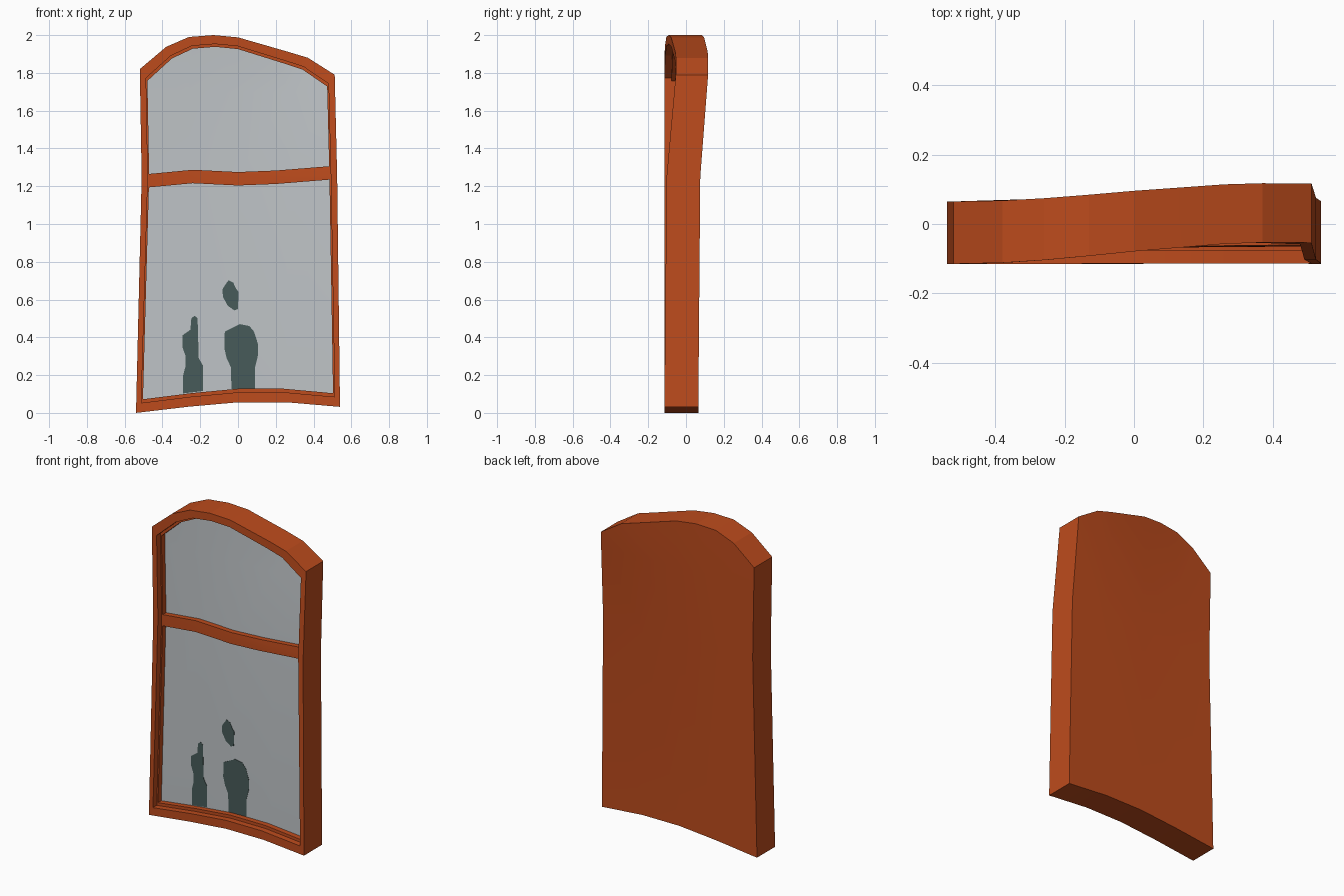
import bpy, bmesh, math

if "Cube" in bpy.data.objects:
    bpy.data.objects.remove(bpy.data.objects["Cube"])

def material(name, rgb):
    m = bpy.data.materials.new(name)
    m.diffuse_color = (*rgb, 1)
    m.use_nodes = True
    m.node_tree.nodes["Principled BSDF"].inputs["Base Color"].default_value = m.diffuse_color
    return m

WOOD = material("orange wood", (0.51, 0.071, 0.012))
GLASS = material("grey glass", (0.52, 0.55, 0.57))
SHADOW = material("dark green silhouette", (0.063, 0.105, 0.1))

FRONT, LEDGE, PANE, BACK = -0.115, -0.077, -0.044, 0.065

def warp(co):
    """Lean the upper right corner backwards."""
    t = min(max((co.x + 0.5) / 0.9, 0), 1)
    s = t * t * (3 - 2 * t)
    g = 0.2 * max(co.z, 0) / 1.25 if co.z < 1.25 else 0.2 + 0.8 * min((co.z - 1.25) / 0.55, 1)
    co.y += (0.056 - 0.05 * co.y) * s * g

def finish(name, bm, mat):
    # cut along the bend lines, then warp
    cuts = [((0, 0, z), (0, 0, 1)) for z in (1.25, 1.7)]
    cuts += [((x, 0, 0), (1, 0, 0)) for x in (-0.26, 0, 0.26)]
    for co, no in cuts:
        bmesh.ops.bisect_plane(bm, geom=bm.verts[:] + bm.edges[:] + bm.faces[:],
                               dist=0.0005, plane_co=co, plane_no=no)
    bmesh.ops.triangulate(bm, faces=[f for f in bm.faces if len(f.verts) > 4])
    for v in bm.verts:
        warp(v.co)
    me = bpy.data.meshes.new(name)
    bm.to_mesh(me)
    bm.free()
    me.materials.append(mat)
    ob = bpy.data.objects.new(name, me)
    bpy.context.collection.objects.link(ob)
    # soften the gentle bends only
    bpy.ops.object.select_all(action='DESELECT')
    bpy.context.view_layer.objects.active = ob
    ob.select_set(True)
    bpy.ops.object.shade_smooth_by_angle(angle=math.radians(9))
    return ob

def loft(name, loops, mat, cap_front=False, cap_back=True):
    """Join (points, y) loops, counter-clockwise from the front, back to front."""
    bm = bmesh.new()
    rings = [[bm.verts.new((x, y, z)) for x, z in pts] for pts, y in loops]
    for a, b in zip(rings, rings[1:]):
        n = len(a)
        for i in range(n):
            j = (i + 1) % n
            bm.faces.new((a[i], a[j], b[j], b[i]))
    if cap_back:
        bm.faces.new(rings[0][::-1])
    if cap_front:
        bm.faces.new(rings[-1])
    return finish(name, bm, mat)

# Outer outline: wavy sill, right side, lopsided arch, left side
sill = [(-0.54, 0.0), (-0.26, 0.033), (0, 0.056), (0.26, 0.056), (0.54, 0.032)]
arch = [(0.512, 1.79), (0.37, 1.88), (0.26, 1.913), (0, 1.988), (-0.13, 2.0),
        (-0.26, 1.99), (-0.38, 1.938), (-0.52, 1.82)]
right, left = [(0.525, 1.25)], [(-0.51, 1.25)]

def outline(low, high, up, down):
    """Inset outline: low and high scale the width, up and down shift the ends."""
    return ([(x * low, z + up) for x, z in sill] +
            [(x * high, z) for x, z in right] +
            [(x * high, z - down) for x, z in arch] +
            [(x * high, z) for x, z in left])

outer = outline(1, 1, 0, 0)
lip = outline(0.948, 0.936, 0.053, 0.047)
inner = outline(0.932, 0.922, 0.072, 0.062)

# Frame with a stepped recess and a closed back
loft("window_frame", [(outer, BACK), (outer, FRONT), (lip, FRONT), (lip, LEDGE),
                      (inner, LEDGE), (inner, PANE)], WOOD)

# Glass pane
loft("glass_pane", [(inner, PANE)], GLASS, cap_front=True, cap_back=False)

# Wavy crossbar
bar = [(-0.471, 1.265), (-0.24, 1.287), (0, 1.275), (0.2, 1.283), (0.486, 1.306)]
bar_pts = [(x, z - 0.071) for x, z in bar] + bar[::-1]
loft("crossbar", [(bar_pts, PANE), (bar_pts, LEDGE)], WOOD, cap_front=True)

# Painted silhouettes as thin plates on the glass
small = [(-0.29, 0.103), (-0.185, 0.116), (-0.185, 0.25), (-0.208, 0.29), (-0.214, 0.5),
         (-0.23, 0.515), (-0.247, 0.5), (-0.252, 0.44), (-0.295, 0.41), (-0.295, 0.35),
         (-0.277, 0.3), (-0.277, 0.25), (-0.29, 0.2)]
body = [(-0.035, 0.127), (0.09, 0.13), (0.09, 0.24), (0.107, 0.31), (0.107, 0.36), (0.085, 0.43),
        (0.06, 0.46), (0.01, 0.47), (-0.03, 0.45), (-0.07, 0.43), (-0.072, 0.34),
        (-0.06, 0.29), (-0.037, 0.24)]
head = [(-0.02, 0.543), (0, 0.55), (0.003, 0.64), (-0.012, 0.66), (-0.025, 0.69), (-0.05, 0.702),
        (-0.07, 0.675), (-0.082, 0.655), (-0.08, 0.615), (-0.055, 0.568)]
for name, pts in (("small_silhouette", small), ("large_silhouette_body", body),
                  ("large_silhouette_head", head)):
    loft(name, [(pts, PANE), (pts, PANE - 0.002)], SHADOW, cap_front=True)
